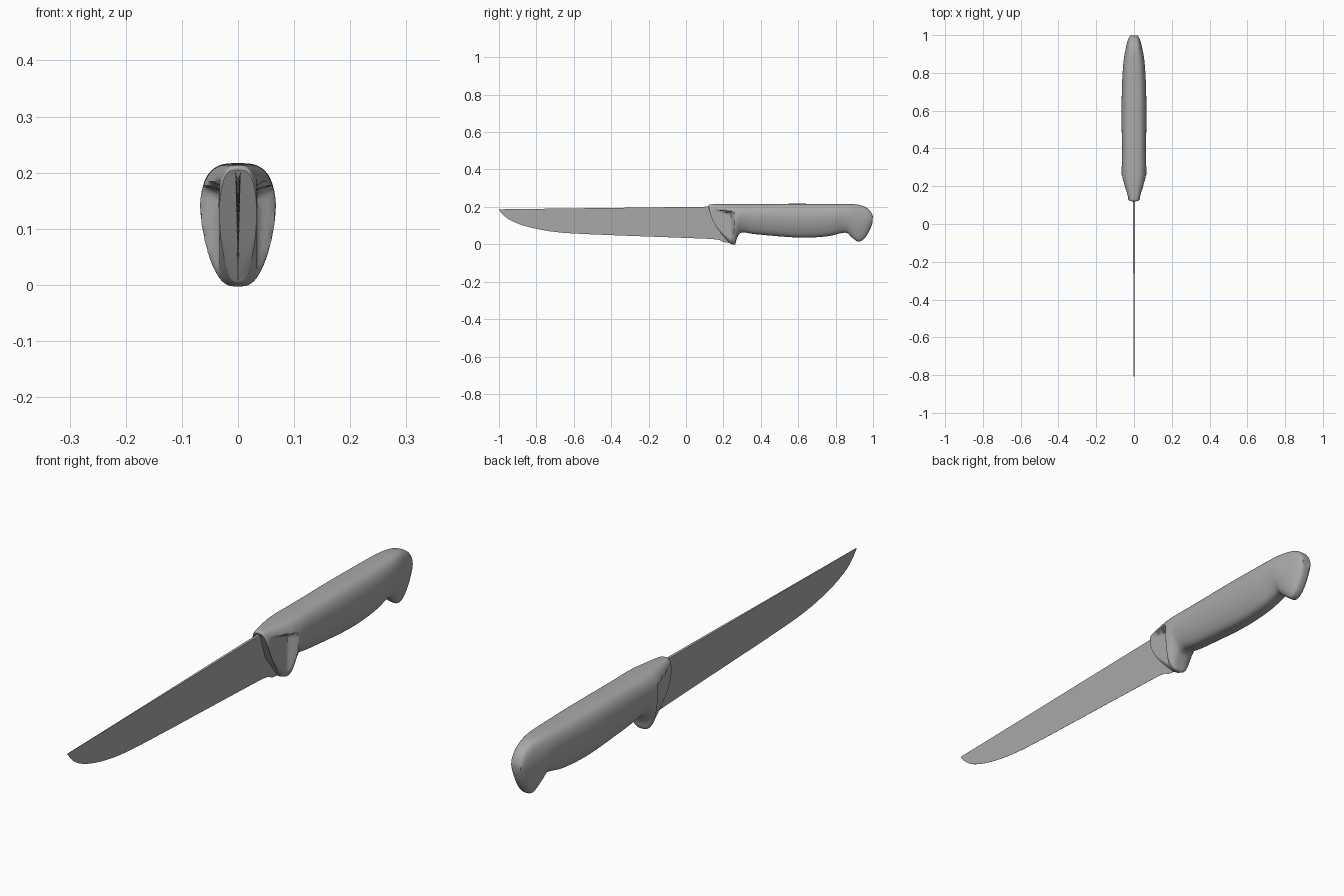
import bpy, bmesh, math

cube = bpy.data.objects.get("Cube")
if cube:
    bpy.data.objects.remove(cube, do_unlink=True)

grey = bpy.data.materials.new("plain grey")
grey.use_nodes = True
colour = (0.4, 0.4, 0.4, 1)
grey.diffuse_color = colour
grey.node_tree.nodes["Principled BSDF"].inputs["Base Color"].default_value = colour


def smoothstep(v, lo, hi):
    t = min(1, max(0, (v - lo) / (hi - lo)))
    return t * t * (3 - 2 * t)


def spline(points, steps):
    """Catmull-Rom curve through tuples of any length."""
    padded = [points[0]] + points + [points[-1]]
    out = []
    for a, b, c, d in zip(padded, padded[1:], padded[2:], padded[3:]):
        for i in range(steps):
            t = i / steps
            out.append([q + t / 2 * (r - p + t * (2 * p - 5 * q + 4 * r - s + t * (3 * (q - r) + s - p)))
                        for p, q, r, s in zip(a, b, c, d)])
    return out + [list(points[-1])]


def loft(name, rings, angle):
    """Skin closed rings of equal length and cap both ends."""
    bm = bmesh.new()
    loops = [[bm.verts.new(p) for p in ring] for ring in rings]
    n = len(loops[0])
    for a, b in zip(loops, loops[1:]):
        for i in range(n):
            j = (i + 1) % n
            bm.faces.new((a[i], a[j], b[j], b[i]))
    bm.faces.new(loops[0])
    bm.faces.new(loops[-1])
    bmesh.ops.recalc_face_normals(bm, faces=bm.faces)
    mesh = bpy.data.meshes.new(name)
    bm.to_mesh(mesh)
    bm.free()
    mesh.materials.append(grey)
    obj = bpy.data.objects.new(name, mesh)
    bpy.context.collection.objects.link(obj)
    bpy.ops.object.select_all(action="DESELECT")
    obj.select_set(True)
    bpy.context.view_layer.objects.active = obj
    bpy.ops.object.shade_smooth_by_angle(angle=math.radians(angle))
    return obj


# Blade: wedge section, full at the spine and sharp at the lower edge
edge = [(-1, .184), (-.975, .155), (-.93, .124), (-.84, .092), (-.7, .066),
        (-.5, .053), (0, .034), (.16, .026), (.2, .012), (.25, .006)]
blade_rings = []
for y, z in spline(edge, 5):
    half = .001 + .004 * smoothstep(y, -1, .1)
    spine = .187 + .014 * (y + 1) / 1.12
    blade_rings.append([(-half, y, spine), (half, y, spine), (.0004, y, z), (-.0004, y, z)])
loft("blade", blade_rings, 20)

# Handle stations: bottom y, bottom z, top y, top z, half width, forward bow
stations = [(.232, .008, .12, .205, .034, .022), (.236, .004, .127, .213, .037, .021),
            (.247, 0, .18, .215, .053, .015), (.262, 0, .24, .216, .068, .008),
            (.274, .035, .275, .216, .068, 0), (.3, .063, .31, .216, .066, 0),
            (.38, .053, .39, .216, .065, 0), (.6, .036, .6, .217, .067, 0),
            (.75, .042, .75, .216, .064, 0), (.85, .062, .84, .216, .058, 0),
            (.885, .038, .89, .215, .053, 0), (.922, .014, .93, .21, .045, 0),
            (.955, .032, .965, .196, .037, 0), (.982, .075, .988, .175, .028, 0),
            (.997, .115, .999, .15, .019, 0)]


def handle_ring(yb, zb, yt, zt, width, bow, count=64):
    ring = []
    for i in range(count):
        a = math.tau * (i + .5) / count
        c, s = math.cos(a), math.sin(a)
        t = .5 + .5 * math.copysign(abs(s) ** .85, s)
        x = width * abs(c) ** .6 * (.66 + .34 * smoothstep(t, -.2, .7))
        y = yb + (yt - yb) * t - bow * math.sin(math.pi * t)
        z = zb + (zt - zb) * t
        # Finger recess: thin flat panel under a sloping ledge
        ledge = .205 - .25 * (y - .12)
        limit = .033 + .04 * max(smoothstep(y, .237, .268), smoothstep(z, ledge - .012, ledge + .006))
        ring.append((math.copysign(min(x, limit), c), y, z))
    return ring


loft("handle", [handle_ring(*s) for s in spline(stations, 6)], 40)
